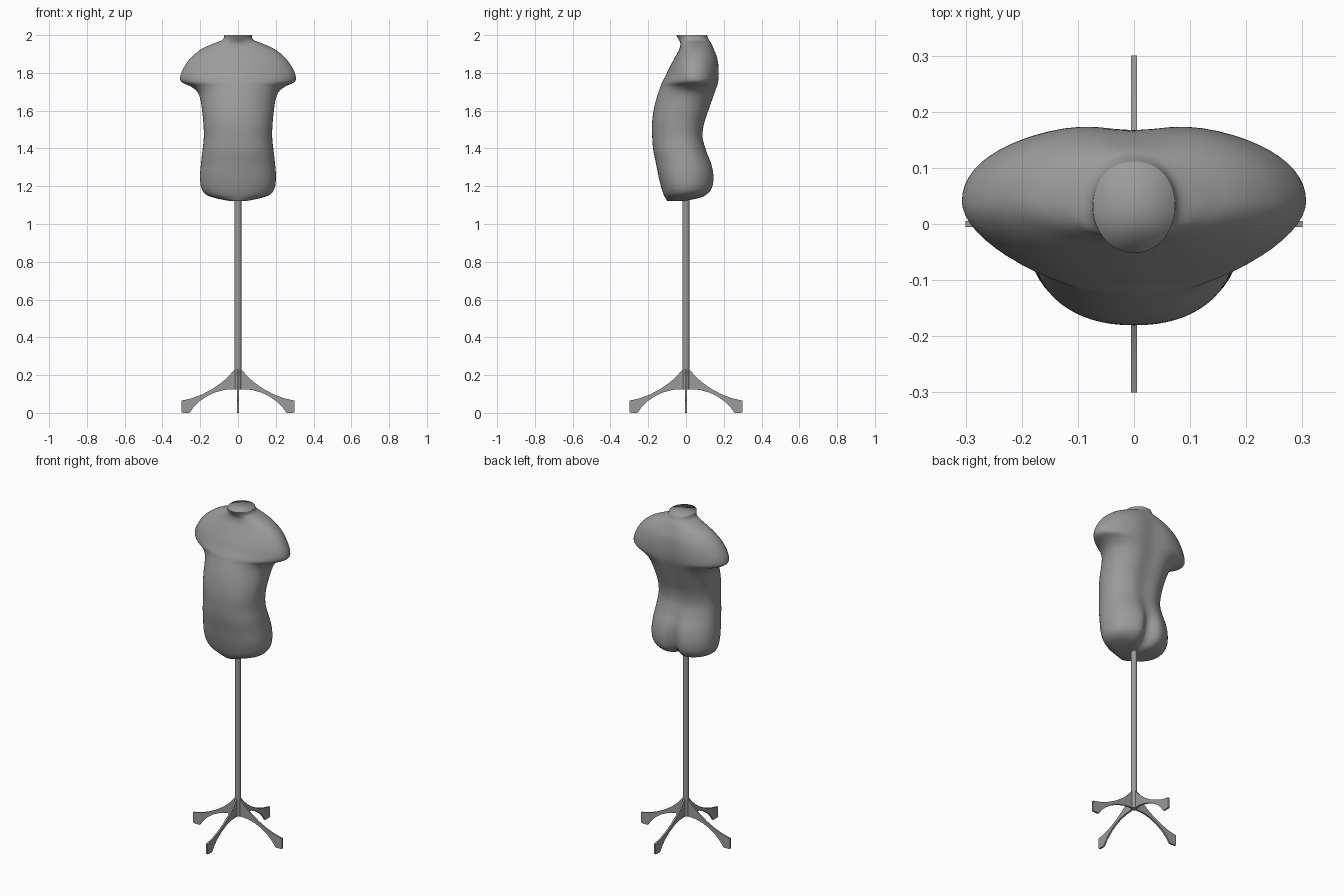
import bpy, bmesh, math

if "Cube" in bpy.data.objects:
    bpy.data.objects.remove(bpy.data.objects["Cube"])

SIDES, STEPS = 64, 4

# torso sections: z, half width, front y, back y, y of widest point, front roundness, back groove depth
SECTIONS = [
    (1.122, .045, -.100, .010, -.060, 2.0, .020),
    (1.136, .115, -.108, .080, -.030, 2.0, .045),
    (1.155, .168, -.118, .118, -.010, 2.1, .052),
    (1.190, .194, -.130, .146, 0.000, 2.2, .050),
    (1.250, .201, -.145, .154, 0.000, 2.3, .042),
    (1.320, .196, -.159, .141, -.005, 2.3, .025),
    (1.390, .188, -.173, .114, -.020, 2.3, .014),
    (1.460, .181, -.179, .097, -.030, 2.2, .012),
    (1.530, .183, -.180, .107, -.030, 2.2, .015),
    (1.600, .190, -.172, .132, -.015, 2.1, .017),
    (1.660, .199, -.158, .153, .010, 2.0, .018),
    (1.700, .216, -.145, .166, .025, 1.9, .018),
    (1.728, .250, -.135, .174, .035, 1.8, .017),
    (1.752, .300, -.126, .178, .040, 1.75, .016),
    (1.785, .305, -.108, .181, .038, 1.8, .015),
    (1.830, .286, -.087, .181, .038, 1.9, .014),
    (1.880, .250, -.060, .173, .042, 2.0, .011),
    (1.925, .195, -.036, .154, .045, 2.0, .007),
    (1.955, .130, -.030, .136, .045, 2.0, .002),
    (1.975, .082, -.038, .121, .035, 2.0, 0.000),
    (2.000, .073, -.052, .110, .030, 2.0, 0.000),
]


def spline(a, b, c, d, t):
    return 0.5 * (2*b + (c - a)*t + (2*a - 5*b + 4*c - d)*t*t + (3*b - a - 3*c + d)*t**3)


def section_points(z, w, yf, yb, ys, n, groove):
    # the groove is narrow between the hips and broad along the upper spine
    spread = .038 + .035 * min(max((z - 1.3) / .3, 0), 1)
    pts = []
    for i in range(SIDES):
        a = 2 * math.pi * i / SIDES
        c, s = math.cos(a), math.sin(a)
        e = 2 / (2.15 if s > 0 else n)
        x = w * math.copysign(abs(c) ** e, c)
        depth = (yb - ys) if s > 0 else (ys - yf)
        y = ys + depth * math.copysign(abs(s) ** e, s)
        if s > 0:
            y -= groove * math.exp(-(x / spread) ** 2) * s
        pts.append((x, y, z))
    return pts


def mesh_object(name, bm):
    bmesh.ops.recalc_face_normals(bm, faces=bm.faces)
    me = bpy.data.meshes.new(name)
    bm.to_mesh(me)
    bm.free()
    ob = bpy.data.objects.new(name, me)
    bpy.context.collection.objects.link(ob)
    return ob


grey = bpy.data.materials.new("dark_grey")
grey.diffuse_color = (.33, .33, .33, 1)
grey.use_nodes = True
grey.node_tree.nodes["Principled BSDF"].inputs["Base Color"].default_value = grey.diffuse_color


def finish(ob, degrees):
    ob.data.materials.append(grey)
    bpy.ops.object.select_all(action='DESELECT')
    ob.select_set(True)
    bpy.context.view_layer.objects.active = ob
    bpy.ops.object.shade_smooth_by_angle(angle=math.radians(degrees))


# torso: loft through smoothly interpolated sections, with softly shaded caps
rows = []
last = len(SECTIONS) - 1
for i in range(last):
    keys = [SECTIONS[min(max(i + k, 0), last)] for k in (-1, 0, 1, 2)]
    for j in range(STEPS):
        rows.append([spline(*v, j / STEPS) for v in zip(*keys)])
rows.append(SECTIONS[-1])
bm = bmesh.new()
rings = [[bm.verts.new(p) for p in section_points(*r)] for r in rows]
for lo, hi in zip(rings, rings[1:]):
    for k in range(SIDES):
        m = (k + 1) % SIDES
        bm.faces.new((lo[k], lo[m], hi[m], hi[k]))
caps = [bm.faces.new(rings[0]), bm.faces.new(rings[-1])]
bmesh.ops.poke(bm, faces=caps)
finish(mesh_object("torso", bm), 180)

# pole
bpy.ops.mesh.primitive_cylinder_add(vertices=16, radius=.018, depth=1.05, location=(0, 0, .125 + .525))
pole = bpy.context.object
pole.name = "pole"
finish(pole, 40)

# four curved flat legs, each an extruded profile
LEG = [(0, .238), (.018, .23), (.05, .193), (.09, .158), (.14, .124), (.19, .098), (.245, .077), (.3, .065),
       (.3, .003), (.29, 0), (.257, 0), (.235, .03), (.205, .06), (.165, .088), (.12, .109), (.07, .122), (0, .126)]
for n in range(4):
    bm = bmesh.new()
    face = bm.faces.new([bm.verts.new((x, -.005, z)) for x, z in LEG])
    out = bmesh.ops.extrude_face_region(bm, geom=[face])
    moved = [g for g in out["geom"] if isinstance(g, bmesh.types.BMVert)]
    bmesh.ops.translate(bm, vec=(0, .01, 0), verts=moved)
    leg = mesh_object(f"leg_{n + 1}", bm)
    leg.rotation_euler.z = n * math.pi / 2
    finish(leg, 30)
